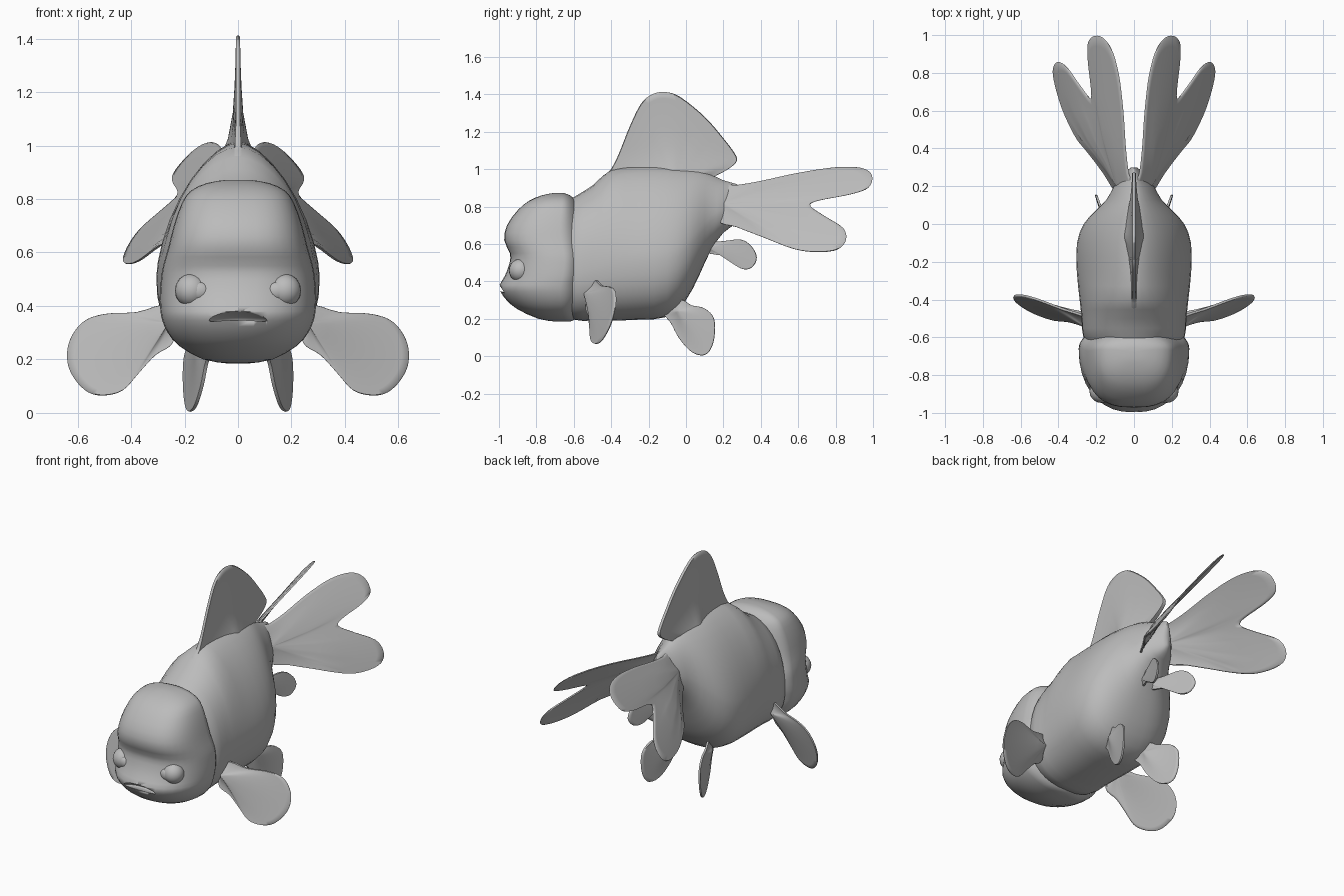
import bpy, bmesh, math
from mathutils import Vector

cube = bpy.data.objects.get("Cube")
if cube:
    bpy.data.objects.remove(cube)

grey = bpy.data.materials.new("soft grey")
grey.use_nodes = True
grey.diffuse_color = (0.5, 0.5, 0.5, 1)
grey.node_tree.nodes["Principled BSDF"].inputs["Base Color"].default_value = (0.5, 0.5, 0.5, 1)


def finish(bm, name, angle=50):
    """Turn a bmesh into a smooth shaded grey object."""
    bmesh.ops.recalc_face_normals(bm, faces=bm.faces)
    mesh = bpy.data.meshes.new(name)
    bm.to_mesh(mesh)
    bm.free()
    mesh.materials.append(grey)
    obj = bpy.data.objects.new(name, mesh)
    bpy.context.collection.objects.link(obj)
    bpy.ops.object.select_all(action='DESELECT')
    obj.select_set(True)
    bpy.context.view_layer.objects.active = obj
    bpy.ops.object.shade_smooth_by_angle(angle=math.radians(angle))
    return obj


def spline(points, steps, closed=False):
    """Catmull-Rom samples through points of any dimension."""
    pts = [Vector(p) for p in points]
    n = len(pts)
    pick = (lambda i: pts[i % n]) if closed else (lambda i: pts[max(0, min(n - 1, i))])
    out = []
    for i in range(n if closed else n - 1):
        a, b, c, d = (pick(i + k) for k in (-1, 0, 1, 2))
        for s in range(steps):
            t = s / steps
            out.append(b + (c - a) * (t / 2) + (a * 2 - b * 5 + c * 4 - d) * (t * t / 2)
                       + (b * 3 - a - c * 3 + d) * (t ** 3 / 2))
    return out if closed else out + [pts[-1]]


def loft(rings, name, angle=50):
    """Skin closed rings and cap both ends."""
    bm = bmesh.new()
    loops = [[bm.verts.new(p) for p in ring] for ring in rings]
    n = len(loops[0])
    for a, b in zip(loops, loops[1:]):
        for i in range(n):
            j = (i + 1) % n
            bm.faces.new((a[i], a[j], b[j], b[i]))
    for end in (loops[0], loops[-1]):
        centre = bm.verts.new(sum((v.co for v in end), Vector()) / n)
        for i in range(n):
            bm.faces.new((end[i], end[(i + 1) % n], centre))
    return finish(bm, name, angle)


def oval(half, low, high, mid, p_low, p_high, count=36):
    """Egg section: width half, reaching from low to high, widest at mid."""
    pts = []
    for i in range(count):
        a = math.tau * i / count
        c, s = math.cos(a), math.sin(a)
        p, reach = (p_high, high - mid) if s >= 0 else (p_low, mid - low)
        pts.append((half * math.copysign(abs(c) ** (2 / p), c),
                    mid + reach * math.copysign(abs(s) ** (2 / p), s)))
    return pts


def clamp(t):
    return max(0, min(1, t))


def fin(name, outline, root, place, edge=0.006, swell=0.03):
    """Thin fin fanned from its root, swelling there; place(u, v, offset) gives 3D."""
    rim = spline(outline, 4, closed=True)
    root = Vector(root)
    scales = [0.04, 0.2, 0.4, 0.6, 0.8, 0.93, 0.99]
    levels = [(s, -1) for s in scales] + [(1, 0)] + [(s, 1) for s in reversed(scales)]
    rings = []
    for s, side in levels:
        off = side * (edge + swell * (1 - s) ** 2)
        rings.append([place(*(root + (p - root) * s), off) for p in rim])
    return loft(rings, name, 60)


# Body: sections along y as (y, bottom, top, half width)
body_sections = spline([
    (-.68, .26, .8, .2), (-.6, .195, .85, .268), (-.5, .19, .912, .277), (-.4, .19, .995, .288),
    (-.25, .195, 1.015, .303), (-.1, .21, 1.015, .302), (0, .3, 1.005, .266), (.07, .43, .995, .205),
    (.13, .56, .975, .145), (.2, .66, .94, .105), (.27, .71, .92, .05), (.3, .75, .9, .015)], 2)


def body_ring(y, low, high, half):
    """Round behind the head, ridged toward the back fin."""
    crown = 2.1 - .5 * clamp((y + .55) / .25)
    return [(x, y, z) for x, z in oval(half, low, high, low + .38 * (high - low), 2.4, crown)]


loft([body_ring(*section) for section in body_sections], "body")

# Head with bulging cap: sections up z as (z, front, back, half width)
head_sections = spline([
    (.185, -.7, -.62, .04), (.2, -.79, -.59, .13), (.25, -.9, -.565, .22), (.3, -.96, -.545, .263),
    (.345, -.992, -.535, .283), (.38, -.997, -.53, .29), (.43, -.968, -.525, .293),
    (.5, -.943, -.525, .288), (.55, -.942, -.53, .28), (.62, -.972, -.537, .26),
    (.7, -.957, -.55, .24), (.78, -.9, -.567, .212), (.83, -.84, -.59, .178),
    (.86, -.77, -.62, .115), (.872, -.71, -.655, .04)], 2)


def head_ring(z, front, back, half):
    """Tapered muzzle below, squarer cap above."""
    squareness = 2.25 + .5 * clamp((z - .4) / .2)
    return [(x, y, z) for x, y in oval(half, front, back, back - .3 * (back - front), squareness, 2)]


head = loft([head_ring(*section) for section in head_sections], "head", 75)

# Mouth: a downturned crescent carved out of the muzzle, sinking inward
bm = bmesh.new()
bmesh.ops.create_uvsphere(bm, u_segments=24, v_segments=12, radius=1)
for v in bm.verts:
    x, depth = v.co.x * .11, v.co.y * .06
    v.co = (x, -1.0 + depth + 1.5 * x * x, .366 + v.co.z * .016 - 1.5 * x * x - .35 * depth)
cutter = finish(bm, "mouth_cutter")
cutter.hide_render = True
carve = head.modifiers.new("mouth", 'BOOLEAN')
carve.operation = 'DIFFERENCE'
carve.solver = 'EXACT'
carve.object = cutter
bpy.context.view_layer.objects.active = head
bpy.ops.object.modifier_apply(modifier=carve.name)
bpy.data.objects.remove(cutter)
bpy.ops.object.shade_smooth_by_angle(angle=math.radians(40))

# Dorsal fin, flaring where it meets the back
fin("dorsal_fin",
    [(-.44, .93), (-.4, 1.0), (-.36, 1.08), (-.3, 1.23), (-.24, 1.35), (-.18, 1.4), (-.11, 1.412),
     (-.03, 1.385), (.1, 1.28), (.2, 1.165), (.26, 1.085), (.272, 1.045), (.24, 1.01), (.16, .965),
     (-.1, .85)],
    (-.06, .93), lambda y, z, off: (off * (1 + 6 * max(0, 1.08 - z)), y, z), .008, .032)

tail = [(.17, .91), (.27, .915), (.4, .937), (.6, .98), (.8, 1.01), (.94, 1.006), (.995, .965), (.975, .9),
        (.88, .865), (.74, .838), (.675, .82), (.67, .797), (.74, .75), (.84, .685), (.855, .62),
        (.81, .57), (.71, .556), (.58, .572), (.4, .64), (.27, .69), (.17, .73)]
pectoral = [(.26, .4), (.38, .377), (.5, .37), (.58, .34), (.63, .27), (.638, .19), (.61, .125), (.56, .077),
            (.5, .065), (.43, .085), (.37, .15), (.31, .215), (.24, .27)]
pelvic = [(-.12, .24), (-.03, .3), (.03, .272), (.1, .255), (.15, .2), (.152, .1), (.125, .025),
          (.08, .004), (.02, .03), (-.04, .1), (-.08, .175)]
anal = [(.08, .6), (.2, .615), (.3, .622), (.36, .575), (.378, .515), (.34, .467), (.28, .475),
        (.22, .53), (.1, .555)]


def tail_spread(y, z):
    """Sideways lean of the tail, cupped and pinched in at its root."""
    return (.68 + .27 * y - .78 * z - .5 * (z - .8) ** 2
            - 1.3 * max(0, .45 - y) * max(0, .9 - z))


# Paired fins and eyes, each leaning in its own plane
for side, s in (("left", 1), ("right", -1)):
    fin(side + "_tail_fin", tail, (.2, .815),
        lambda y, z, off: (s * (tail_spread(y, z) + off), y, z), .006, .018)
    fin(side + "_pectoral_fin", pectoral, (.26, .335),
        lambda x, z, off: (s * x, -.695 + .39 * x + .26 * z + off, z), .006, .035)
    fin(side + "_pelvic_fin", pelvic, (-.04, .24),
        lambda y, z, off: (s * (.15 + .346 * y - .016 * z + off), y, z), .006, .02)
    fin(side + "_anal_fin", anal, (.12, .58),
        lambda y, z, off: (s * (-.015 + .4 * y + off), y, z), .006, .012)
    bm = bmesh.new()
    bmesh.ops.create_uvsphere(bm, u_segments=20, v_segments=12, radius=.062)
    bmesh.ops.translate(bm, verts=bm.verts, vec=(s * .174, -.885, .458))
    finish(bm, side + "_eye")
    # Fleshy inner corner of the eye
    bm = bmesh.new()
    bmesh.ops.create_uvsphere(bm, u_segments=16, v_segments=10, radius=.035)
    bmesh.ops.scale(bm, verts=bm.verts, vec=(1.3, .7, 1))
    bmesh.ops.translate(bm, verts=bm.verts, vec=(s * .145, -.92, .455))
    finish(bm, side + "_eye_corner")
